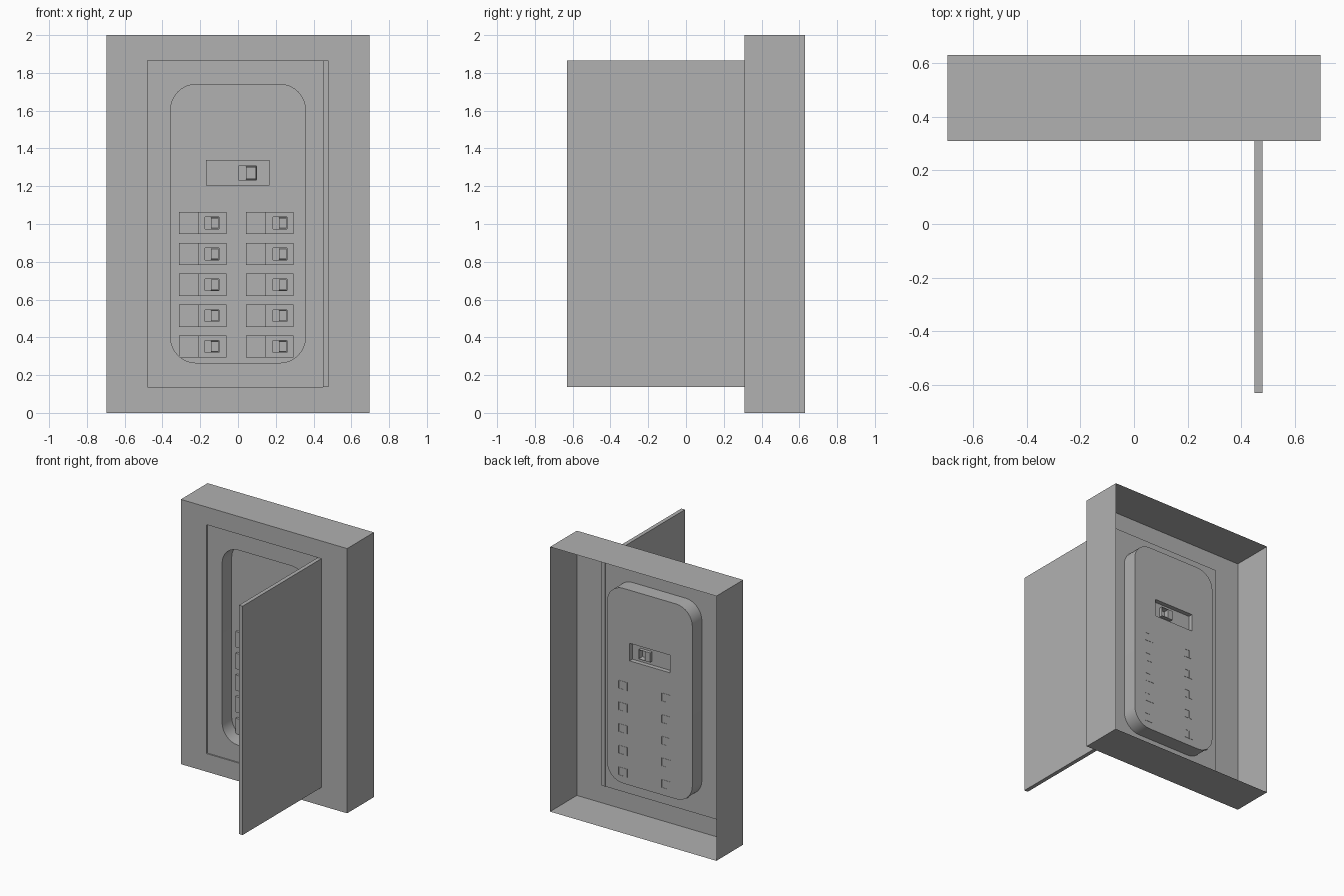
import bpy, bmesh, math

if "Cube" in bpy.data.objects:
    bpy.data.objects.remove(bpy.data.objects["Cube"])

FRONT, STEP, FLOOR = 0.31, 0.32, 0.434   # y of face, door rebate, tray floor

grey = bpy.data.materials.new("dark_grey")
grey.diffuse_color = (0.44, 0.44, 0.44, 1)
grey.use_nodes = True
grey.node_tree.nodes["Principled BSDF"].inputs["Base Color"].default_value = grey.diffuse_color


def rect(x0, x1, z0, z1, y):
    return [(x0, y, z0), (x1, y, z0), (x1, y, z1), (x0, y, z1)]


def round_rect(x0, x1, z0, z1, y, r, n=8):
    pts = []
    for cx, cz, a in ((x1 - r, z0 + r, -90), (x1 - r, z1 - r, 0),
                      (x0 + r, z1 - r, 90), (x0 + r, z0 + r, 180)):
        for i in range(n + 1):
            t = math.radians(a + 90 * i / n)
            pts.append((cx + r * math.cos(t), y, cz + r * math.sin(t)))
    return pts


class Shell:
    """Sheet surface made of loops joined one after another."""

    def __init__(self):
        self.bm = bmesh.new()

    def loop(self, pts):
        vs = [self.bm.verts.new(p) for p in pts]
        for i in range(len(vs)):
            self.bm.edges.new((vs[i - 1], vs[i]))
        return vs

    def strip(self, a, b):
        for i in range(len(a)):
            self.bm.faces.new((a[i - 1], a[i], b[i], b[i - 1]))
        return b

    def chain(self, start, *loops):
        for pts in loops:
            start = self.strip(start, self.loop(pts))
        return start

    def fill(self, *loops):
        edges = [self.bm.edges.get((vs[i - 1], vs[i]))
                 for vs in loops for i in range(len(vs))]
        bmesh.ops.triangle_fill(self.bm, use_beauty=True, use_dissolve=False,
                                edges=edges, normal=(0, -1, 0))

    def finish(self, name):
        bm = self.bm
        bmesh.ops.recalc_face_normals(bm, faces=bm.faces)
        if sum(f.normal.y * f.calc_area() for f in bm.faces) > 0:
            bmesh.ops.reverse_faces(bm, faces=bm.faces)
        me = bpy.data.meshes.new(name)
        bm.to_mesh(me)
        bm.free()
        me.materials.append(grey)
        ob = bpy.data.objects.new(name, me)
        bpy.context.collection.objects.link(ob)
        bpy.context.view_layer.objects.active = ob
        ob.select_set(True)
        bpy.ops.object.shade_smooth_by_angle(angle=math.radians(30))
        ob.select_set(False)
        return ob


def add_switch(s, face_loop, x, z, w, h, y_face, y_slot, y_tip):
    """Sunken slot with a tapered toggle in its right half."""
    slot = s.loop(rect(x, x + w, z - h / 2, z + h / 2, y_face))
    s.fill(face_loop, slot)
    slot = s.chain(slot, rect(x, x + w, z - h / 2, z + h / 2, y_slot))
    e = h * 0.03
    tx0, tx1 = x + w * 0.42, x + w - e
    base = s.loop(rect(tx0, tx1, z - h / 2 + e, z + h / 2 - e, y_slot))
    s.fill(slot, base)
    tip = s.chain(base, rect(tx0, tx1 - e, z - h / 2 + 2 * e, z + h / 2 - 2 * e, y_tip))
    s.bm.faces.new(tip)


# Cabinet: open back, door rebate, rounded tray and main switch housing
cab = Shell()
rebate = cab.chain(cab.loop(rect(-0.695, 0.695, 0, 2, 0.63)),
                   rect(-0.695, 0.695, 0, 2, FRONT),
                   rect(-0.48, 0.48, 0.137, 1.866, FRONT),
                   rect(-0.48, 0.48, 0.137, 1.866, STEP))
tray = cab.loop(round_rect(-0.357, 0.357, 0.265, 1.739, STEP, 0.135))
cab.fill(rebate, tray)
tray = cab.chain(tray, round_rect(-0.357, 0.357, 0.265, 1.739, FLOOR, 0.135))
window = cab.loop(rect(-0.17, 0.167, 1.205, 1.338, FLOOR))
cab.fill(tray, window)
housing = cab.chain(window, rect(-0.17, 0.167, 1.205, 1.338, 0.4))
add_switch(cab, housing, 0.003, 1.27, 0.096, 0.072, 0.4, 0.425, 0.385)
cab.finish("cabinet")

# Two columns of breakers, each a label block and a switch block
for side, x, gap in (("left", -0.312, 0.138), ("right", 0.043, 0.143)):
    for row in range(5):
        z = 1.005 - 0.1635 * row
        xm, x1 = x + 0.103, x + 0.25
        s = Shell()
        lab = s.chain(s.loop(rect(x, xm, z - 0.059, z + 0.059, FLOOR)),
                      rect(x, xm, z - 0.059, z + 0.059, 0.415))
        s.bm.faces.new(lab)
        body = s.chain(s.loop(rect(xm, x1, z - 0.059, z + 0.059, FLOOR)),
                       rect(xm, x1, z - 0.059, z + 0.059, 0.402))
        add_switch(s, body, x + gap, z, 0.074, 0.062, 0.402, FLOOR + 0.002, 0.388)
        s.finish(f"breaker_{side}_{row + 1}")

# Door swung open at a right angle, its hinge edge set into the rebate
bpy.ops.mesh.primitive_cube_add(size=1, location=(0.4645, -0.1535, 1.0015))
door = bpy.context.object
door.name = "door"
door.scale = (0.03, 0.953, 1.729)
door.data.materials.append(grey)
bpy.ops.object.transform_apply(location=False, rotation=False, scale=True)
